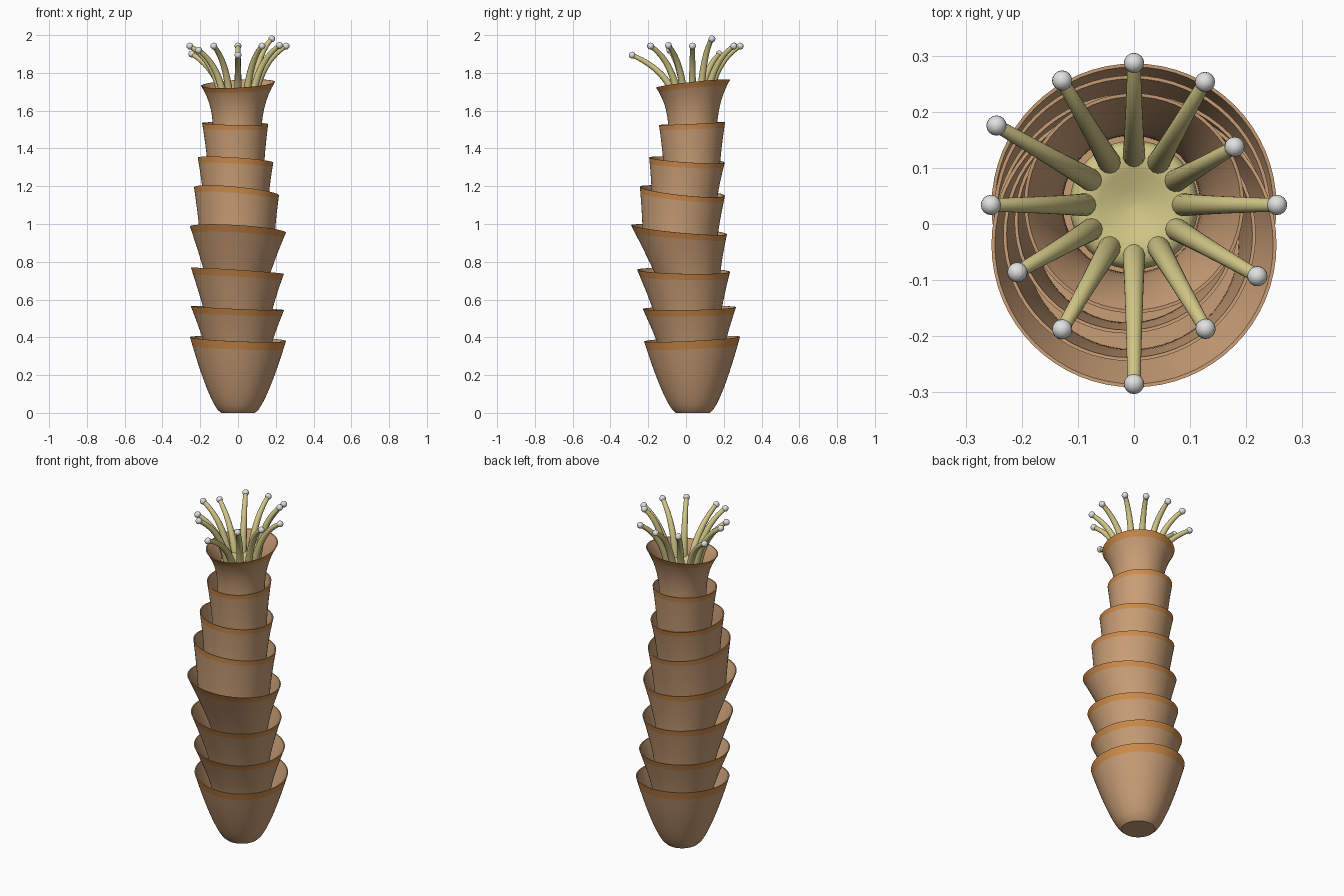
import bpy, bmesh, math
from mathutils import Vector

if "Cube" in bpy.data.objects:
    bpy.data.objects.remove(bpy.data.objects["Cube"])


def material(name, rgb):
    m = bpy.data.materials.new(name)
    m.diffuse_color = (*rgb, 1)
    m.use_nodes = True
    m.node_tree.nodes["Principled BSDF"].inputs["Base Color"].default_value = m.diffuse_color
    return m


TAN = material("tan_shell", (0.58, 0.34, 0.18))
ORANGE = material("orange_band", (0.62, 0.26, 0.07))
YELLOW = material("yellow_flesh", (0.64, 0.57, 0.24))
PALE = material("pale_tip", (0.75, 0.75, 0.75))


def loft(name, rings, mats, band=()):
    """Skin a list of point rings, cap both ends; band = segments using material 1."""
    bm = bmesh.new()
    rows = [[bm.verts.new(p) for p in ring] for ring in rings]
    n = len(rows[0])
    for k in range(len(rows) - 1):
        a, b = rows[k], rows[k + 1]
        for i in range(n):
            j = (i + 1) % n
            f = bm.faces.new((a[i], a[j], b[j], b[i]))
            f.material_index = 1 if k in band else 0
    bm.faces.new(rows[0][::-1])
    bm.faces.new(rows[-1])
    bmesh.ops.recalc_face_normals(bm, faces=bm.faces)
    return finish(name, bm, mats)


def finish(name, bm, mats):
    me = bpy.data.meshes.new(name)
    bm.to_mesh(me)
    bm.free()
    for m in mats:
        me.materials.append(m)
    ob = bpy.data.objects.new(name, me)
    bpy.context.collection.objects.link(ob)
    bpy.context.view_layer.objects.active = ob
    ob.select_set(True)
    bpy.ops.object.shade_smooth_by_angle(angle=math.radians(40))
    ob.select_set(False)
    return ob


def circle(n):
    return [(math.cos(2 * math.pi * i / n), math.sin(2 * math.pi * i / n)) for i in range(n)]


# Nested cups: thin flared shells with tilted rims and an orange outer band
def cup(name, bottom, top, slope, power, band_height):
    height = top[2] - bottom[2]
    tb = 1 - band_height / height

    def ring(t, inset):
        cx, cy, z = (bottom[i] + (top[i] - bottom[i]) * t for i in range(3))
        r = bottom[3] + (top[3] - bottom[3]) * t ** power - inset
        return [(cx + r * c, cy + r * s, z + t * r * (slope[0] * c + slope[1] * s))
                for c, s in circle(64)]

    ts = [tb * (i / 10) ** 1.3 for i in range(11)] + [(1 + tb) / 2, 1]
    rings = [ring(t, 0) for t in ts] + [ring(t, 0.006) for t in reversed(ts[2:])]
    loft(name, rings, [TAN, ORANGE], band=(10, 11))


# bottom (x, y, z, radius), top (x, y, z, radius), rim slope (x, y), flare, band
CUPS = [
    ((0, 0.036, 0, 0.09), (0, 0.032, 0.391, 0.254), (-0.04, 0.05), 0.7, 0.045),
    ((0, 0.032, 0.31, 0.165), (-0.003, 0.018, 0.555, 0.247), (-0.043, 0.02), 1.2, 0.035),
    ((0, 0.014, 0.47, 0.165), (-0.003, -0.013, 0.752, 0.246), (-0.065, -0.022), 1.2, 0.035),
    ((-0.005, 0.022, 0.66, 0.155), (0, -0.037, 0.97, 0.254), (-0.063, -0.095), 1.2, 0.035),
    ((-0.003, -0.034, 0.88, 0.195), (-0.008, -0.019, 1.173, 0.225), (-0.095, -0.107), 1.4, 0.03),
    ((-0.01, -0.012, 1.08, 0.17), (-0.013, 0.005, 1.339, 0.2), (-0.065, -0.065), 1.5, 0.03),
    ((-0.01, 0.03, 1.25, 0.147), (-0.015, 0.032, 1.532, 0.175), (-0.015, 0.046), 1.5, 0.028),
    ((-0.005, 0.035, 1.44, 0.128), (0, 0.037, 1.742, 0.196), (0.055, 0.107), 2.8, 0.03),
]
for i, spec in enumerate(CUPS):
    cup(f"cup_{i + 1}", *spec)

# Soft body inside the top cup, with a dished disc on top
CY = 0.034
body = [(0.1, 1.47), (0.112, 1.6), (0.115, 1.645), (0.112, 1.66), (0.103, 1.671),
        (0.085, 1.675), (0.06, 1.668), (0.03, 1.656), (0.004, 1.651)]
loft("inner_body", [[(r * c, CY + r * s, z) for c, s in circle(40)] for r, z in body], [YELLOW])

# Tentacles: tapered arcs leaning outward, each with a round tip
TIPS = [(0.255, 1.942), (0.207, 1.98), (0.253, 1.942), (0.253, 1.942),
        (0.256, 1.942), (0.283, 1.90), (0.255, 1.942), (0.24, 1.92),
        (0.256, 1.942), (0.319, 1.894), (0.255, 1.942), (0.254, 1.945)]
for i, (rt, zt) in enumerate(TIPS):
    ang = math.radians(30 * i)
    out = Vector((math.cos(ang), math.sin(ang), 0))
    side = Vector((-out.y, out.x, 0))
    p0, p2 = Vector((0.085, 1.65)), Vector((rt, zt))
    p1 = Vector((0.085 + 0.2 * (rt - 0.085), zt - 0.08))
    rings = []
    for k in range(15):
        t = k / 14
        p = p0 * (1 - t) ** 2 + p1 * 2 * t * (1 - t) + p2 * t * t
        d = ((p1 - p0) * (1 - t) + (p2 - p1) * t).normalized()
        normal = out * d.y - Vector((0, 0, d.x))
        centre = Vector((0, CY, p.y)) + out * p.x
        r = 0.021 - 0.009 * t
        rings.append([centre + r * (normal * c + side * s) for c, s in circle(14)])
    loft(f"tentacle_{i + 1}", rings, [YELLOW])

    bm = bmesh.new()
    bmesh.ops.create_uvsphere(bm, u_segments=16, v_segments=10, radius=0.018)
    bmesh.ops.translate(bm, verts=bm.verts, vec=Vector((0, CY, zt)) + out * rt)
    finish(f"tentacle_tip_{i + 1}", bm, [PALE])
